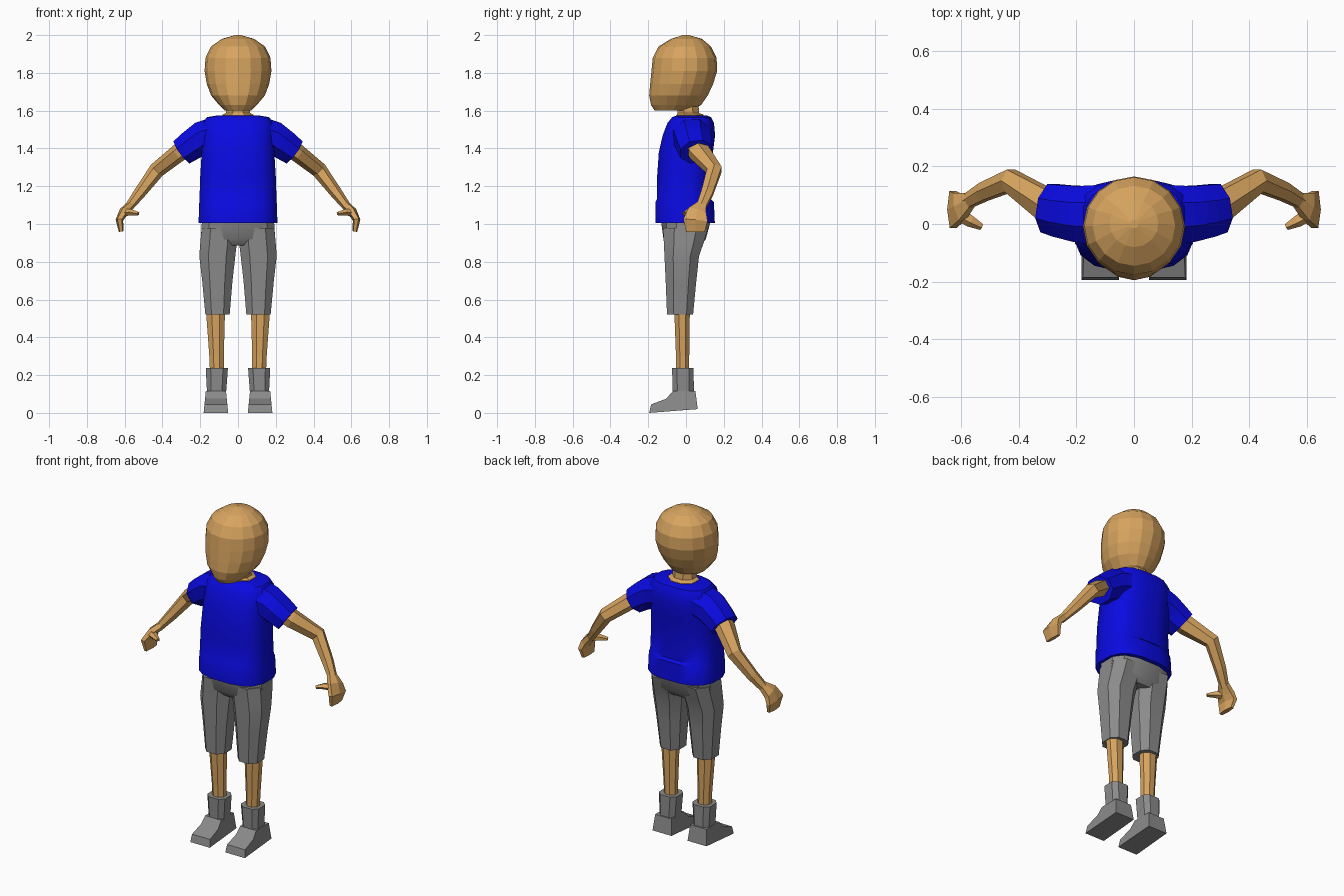
import bpy, bmesh, math
from mathutils import Vector

cube = bpy.data.objects.get("Cube")
if cube:
    bpy.data.objects.remove(cube, do_unlink=True)


def material(name, rgb):
    m = bpy.data.materials.new(name)
    m.use_nodes = True
    m.diffuse_color = (*rgb, 1)
    m.node_tree.nodes["Principled BSDF"].inputs["Base Color"].default_value = (*rgb, 1)
    return m


SKIN = material("tan skin", (0.68, 0.37, 0.115))
BLUE = material("blue cloth", (0.003, 0.003, 0.75))
GREY = material("grey cloth", (0.26, 0.26, 0.26))
UP = Vector((0, 0, 1))


def finish(name, bm, mat, mirror, smooth):
    bmesh.ops.recalc_face_normals(bm, faces=bm.faces)
    me = bpy.data.meshes.new(name)
    bm.to_mesh(me)
    bm.free()
    me.materials.append(mat)
    ob = bpy.data.objects.new(name, me)
    bpy.context.collection.objects.link(ob)
    if mirror:
        ob.modifiers.new("Mirror", "MIRROR")
    if smooth:
        bpy.ops.object.select_all(action="DESELECT")
        ob.select_set(True)
        bpy.context.view_layer.objects.active = ob
        bpy.ops.object.shade_smooth_by_angle(angle=math.radians(smooth))
    return ob


def loft(name, mat, rings, sides=8, power=2.0, up=None, mirror=False, smooth=0, turn=0.5):
    """Skin rings of (x, y, z, depth radius, other radius); up fixes their normal."""
    bm = bmesh.new()
    centres = [Vector(r[:3]) for r in rings]
    loops = []
    for i, ring in enumerate(rings):
        n = up or centres[min(i + 1, len(rings) - 1)] - centres[max(i - 1, 0)]
        n = n.normalized()
        a = Vector((0, 1, 0))
        a = (a - n * a.dot(n)).normalized()
        b = n.cross(a)
        loop = []
        for k in range(sides):
            t = math.tau * (k + turn) / sides
            c, s = [math.copysign(abs(f) ** (2 / power), f) for f in (math.cos(t), math.sin(t))]
            loop.append(bm.verts.new(centres[i] + a * c * ring[3] + b * s * ring[4]))
        loops.append(loop)
    for lo, hi in zip(loops, loops[1:]):
        for k in range(sides):
            j = (k + 1) % sides
            bm.faces.new((lo[k], lo[j], hi[j], hi[k]))
    bm.faces.new(loops[0])
    bm.faces.new(loops[-1])
    return finish(name, bm, mat, mirror, smooth)


def body(sections):
    """Upright rings from (z, front y, back y, inner x, outer x)."""
    return [((l + r) / 2, (f + b) / 2, z, (b - f) / 2, (r - l) / 2) for z, f, b, l, r in sections]


def centred(sections):
    return body([(z, f, b, -w, w) for z, f, b, w in sections])


# Head and neck
loft("head", SKIN, centred([
    (1.60, -.165, .03, .07), (1.63, -.185, .08, .10), (1.68, -.195, .115, .142),
    (1.74, -.19, .143, .165), (1.81, -.183, .165, .177), (1.88, -.176, .162, .172),
    (1.94, -.145, .132, .143), (1.98, -.08, .085, .085), (2.0, -.015, .015, .015)]),
    sides=16, up=UP, turn=0)
loft("neck", SKIN, centred([
    (1.50, -.06, .09, .09), (1.578, -.055, .10, .09), (1.588, -.05, .075, .07),
    (1.68, -.05, .065, .065)]), up=UP)

# Shirt
loft("shirt_body", BLUE, centred([
    (1.005, -.165, .155, .212), (1.115, -.165, .15, .208), (1.13, -.156, .135, .207),
    (1.25, -.155, .13, .203), (1.38, -.146, .145, .195), (1.47, -.125, .156, .195),
    (1.535, -.10, .15, .19), (1.565, -.075, .135, .168), (1.575, -.05, .11, .11)]),
    sides=16, power=2.7, up=UP, smooth=35)
loft("sleeve", BLUE, [
    (.10, .03, 1.48, .115, .10), (.19, .035, 1.455, .105, .095),
    (.25, .045, 1.415, .098, .086), (.295, .055, 1.382, .092, .078)],
    sides=8, mirror=True, smooth=35)

# Arms, hands and thumbs
loft("arm", SKIN, [
    (.24, .045, 1.43, .065, .05), (.31, .07, 1.38, .062, .048),
    (.43, .15, 1.285, .045, .042), (.52, .112, 1.165, .036, .032),
    (.585, .075, 1.08, .028, .022)], sides=6, mirror=True)
loft("hand", SKIN, [
    (.57, .083, 1.10, .03, .022), (.605, .06, 1.065, .055, .025),
    (.628, .05, 1.02, .072, .02), (.618, .05, .96, .055, .013)],
    sides=6, power=2.6, mirror=True)
loft("thumb", SKIN, [
    (.605, .035, 1.06, .026, .022), (.565, .01, 1.062, .022, .017),
    (.528, -.01, 1.055, .012, .01)], sides=5, mirror=True)

# Shorts
loft("shorts_seat", GREY, centred([
    (.885, -.09, .08, .15), (.92, -.122, .108, .202), (1.03, -.138, .138, .195)]),
    sides=12, power=2.7, up=UP, smooth=35)
loft("shorts_leg", GREY, body([
    (.52, -.105, .042, .04, .177), (.70, -.113, .06, .024, .195),
    (.83, -.12, .075, .008, .211), (.90, -.124, .10, .0, .206), (.98, -.13, .125, .0, .198)]),
    sides=8, power=2.5, up=UP, mirror=True, smooth=35)

# Shins
loft("shin", SKIN, body([
    (.18, -.055, .02, .072, .15), (.30, -.056, .02, .072, .155), (.56, -.066, .024, .064, .175)]),
    sides=8, up=UP, mirror=True)

# Boots: upright cuff and wedge-shaped foot
loft("boot_cuff", GREY, body([
    (.05, -.075, .055, .057, .172), (.11, -.073, .045, .06, .167), (.238, -.077, .043, .05, .174)]),
    sides=8, power=3, up=UP, mirror=True)

bm = bmesh.new()
profile = [(-.195, 0), (.062, .02), (.05, .115), (-.07, .115), (-.105, .075), (-.185, .045)]
sides = []
for base, sign in ((.052, 1), (.182, -1)):
    sides.append([bm.verts.new((base + sign * z * .1, y, z)) for y, z in profile])
    bm.faces.new(sides[-1])
for k in range(len(profile)):
    j = (k + 1) % len(profile)
    bm.faces.new((sides[0][k], sides[0][j], sides[1][j], sides[1][k]))
finish("boot_foot", bm, GREY, True, 0)
